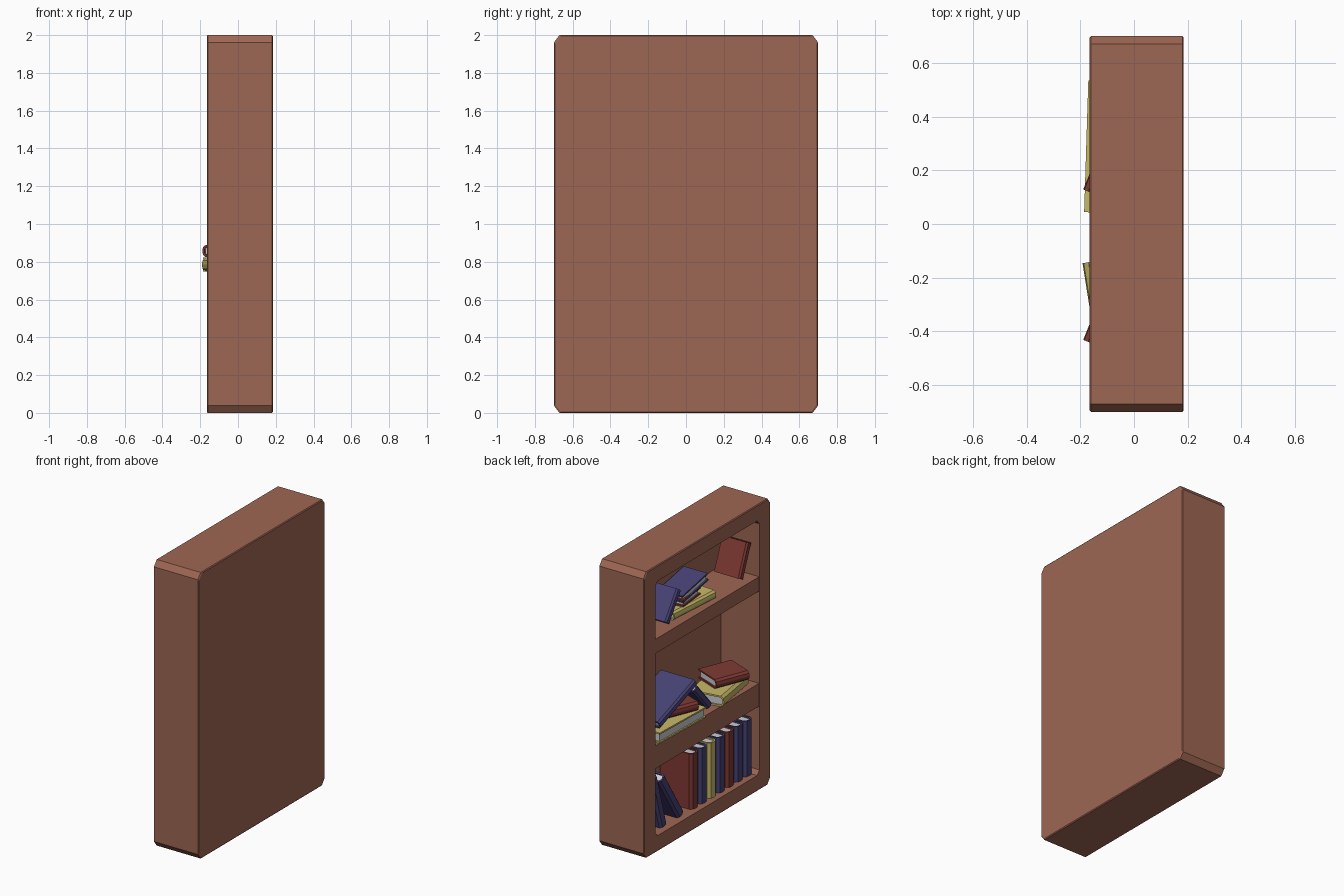
import bpy, bmesh, math
from mathutils import Matrix, Vector, Euler

if "Cube" in bpy.data.objects:
    bpy.data.objects.remove(bpy.data.objects["Cube"])


def material(name, r, g, b):
    def lin(c):
        c /= 255
        return c / 12.92 if c < 0.04 else ((c + 0.055) / 1.055) ** 2.4
    m = bpy.data.materials.new(name)
    m.diffuse_color = (lin(r), lin(g), lin(b), 1)
    m.use_nodes = True
    m.node_tree.nodes["Principled BSDF"].inputs["Base Color"].default_value = m.diffuse_color
    return m


WOOD = material("brown wood", 158, 103, 83)
BLUE = material("blue cover", 72, 67, 118)
RED = material("red cover", 127, 57, 51)
YELLOW = material("yellow cover", 200, 186, 104)
PAGES = material("pages", 205, 205, 210)


def finish(bm, name, mats, matrix=None):
    bmesh.ops.recalc_face_normals(bm, faces=bm.faces)
    me = bpy.data.meshes.new(name)
    bm.to_mesh(me)
    bm.free()
    for m in mats:
        me.materials.append(m)
    ob = bpy.data.objects.new(name, me)
    if matrix:
        ob.matrix_world = matrix
    bpy.context.collection.objects.link(ob)
    return ob


def box(bm, lo, hi):
    lo, hi = Vector(lo), Vector(hi)
    mat = Matrix.Translation((lo + hi) / 2) @ Matrix.Diagonal((*(hi - lo), 1))
    return bmesh.ops.create_cube(bm, size=1, matrix=mat)["verts"]


# Case: octagonal rings bridged from the back panel around to the inner back
def ring(bm, x, iy, iz, cy, cz):
    y, z0, z1 = 0.7 - iy, iz, 2 - iz
    pts = [(-y + cy, z0), (y - cy, z0), (y, z0 + cz), (y, z1 - cz),
           (y - cy, z1), (-y + cy, z1), (-y, z1 - cz), (-y, z0 + cz)]
    return [bm.verts.new((x, *p)) for p in pts]


bm = bmesh.new()
rings = [ring(bm, *r) for r in [
    (0.185, 0.006, 0.006, 0.03, 0.04), (0.18, 0, 0, 0.03, 0.04),
    (-0.16, 0, 0, 0.03, 0.04), (-0.165, 0.006, 0.006, 0.03, 0.04),
    (-0.165, 0.125, 0.11, 0.025, 0.03), (0.13, 0.125, 0.11, 0.025, 0.03)]]
for a, b in zip(rings, rings[1:]):
    for i in range(8):
        j = (i + 1) % 8
        bm.faces.new((a[i], a[j], b[j], b[i]))
bm.faces.new(rings[0])
bm.faces.new(rings[-1])
finish(bm, "bookcase_frame", [WOOD])

# Shelves
for name, z0, z1 in [("lower_shelf", 0.585, 0.745), ("upper_shelf", 1.39, 1.49)]:
    bm = bmesh.new()
    box(bm, (-0.163, -0.58, z0), (0.135, 0.58, z1))
    finish(bm, name, [WOOD])


# Book: C-shaped cover with a rounded spine at -x, page block inside
def book(name, mat, w, l, t, loc, rot):
    c, h, s = 0.011, t / 2, -w / 2
    outer = [(w / 2, h), (s + 0.3 * t, h), (s + 0.06 * t, 0.6 * h), (s, 0)]
    inner = [(w / 2, h - c), (s + 0.3 * t + c / 2, h - c),
             (s + 0.06 * t + c, 0.6 * h - c / 2), (s + c, 0)]
    outer += [(x, -z) for x, z in outer[-2::-1]]
    inner += [(x, -z) for x, z in inner[-2::-1]]
    bm = bmesh.new()
    lay = [[bm.verts.new((x, y, z)) for x, z in p]
           for y in (-l / 2, l / 2) for p in (outer, inner)]
    o0, i0, o1, i1 = lay
    n = len(outer)
    for k in range(n - 1):
        for a, b in ((o0, o1), (o1, i1), (i1, i0), (i0, o0)):
            bm.faces.new((a[k], a[k + 1], b[k + 1], b[k]))
    for k in (0, n - 1):
        bm.faces.new((o0[k], o1[k], i1[k], i0[k]))
    vs = box(bm, (s + c + 0.06 * t, -l / 2 + 0.01, -h + c), (w / 2 - 0.01, l / 2 - 0.01, h - c))
    for f in {f for v in vs for f in v.link_faces}:
        f.material_index = 1
    rot = Euler([math.radians(a) for a in rot])
    finish(bm, name, [mat, PAGES], Matrix.Translation(loc) @ rot.to_matrix().to_4x4())


# Book whose long side runs from (y, z) point p0 to p1
def leaning(name, mat, x, w, t, p0, p1, flip=0):
    dy, dz = p1[0] - p0[0], p1[1] - p0[1]
    book(name, mat, w, math.hypot(dy, dz), t,
         (x, (p0[0] + p1[0]) / 2, (p0[1] + p1[1]) / 2),
         (math.degrees(math.atan2(dz, dy)), flip, 0) if not flip else
         (math.degrees(math.atan2(dz, dy)) - 180, 0, 180))


# Bottom shelf: upright row, then two leaning books
row = [BLUE, BLUE, RED, BLUE, YELLOW, BLUE, RED]
for i, m in enumerate(row):
    y = -0.52 + i * 0.099
    leaning(f"upright_book_{i + 1}", m, -0.005, 0.25, 0.083, (y, 0.112), (y, 0.5))
leaning("leaning_book_1", BLUE, -0.01, 0.25, 0.07, (0.235, 0.13), (0.445, 0.46))
leaning("leaning_book_2", BLUE, -0.01, 0.25, 0.07, (0.425, 0.125), (0.53, 0.49))

# Middle shelf: flat piles and two books propped against each other
book("flat_yellow_right", YELLOW, 0.24, 0.36, 0.075, (-0.045, -0.305, 0.785), (0, 0, 9))
book("flat_red_right", RED, 0.21, 0.25, 0.065, (-0.045, -0.355, 0.857), (0, 0, -22))
book("flat_yellow_left", YELLOW, 0.26, 0.49, 0.075, (-0.048, 0.285, 0.785), (0, 0, 178.2))
book("flat_red_left", RED, 0.21, 0.25, 0.065, (-0.045, 0.205, 0.857), (0, 0, -22))
leaning("propped_blue_large", BLUE, -0.01, 0.27, 0.055, (0.09, 0.995), (0.49, 0.85))
leaning("propped_blue_small", BLUE, -0.01, 0.25, 0.055, (-0.08, 0.77), (0.08, 0.95))

# Top shelf: leaning red book, and a pile with a leaning blue book
leaning("top_leaning_red", RED, -0.015, 0.2, 0.05, (-0.455, 1.505), (-0.545, 1.725))
book("top_flat_yellow", YELLOW, 0.23, 0.42, 0.06, (-0.005, 0.06, 1.52), (0, 0, -4))
book("top_flat_red", RED, 0.19, 0.22, 0.05, (0.0, 0.08, 1.575), (0, 0, 186))
leaning("top_tilted_blue", BLUE, 0.0, 0.2, 0.055, (-0.1, 1.6), (0.18, 1.655), 1)
leaning("top_leaning_blue", BLUE, -0.012, 0.2, 0.05, (0.355, 1.505), (0.225, 1.69))
